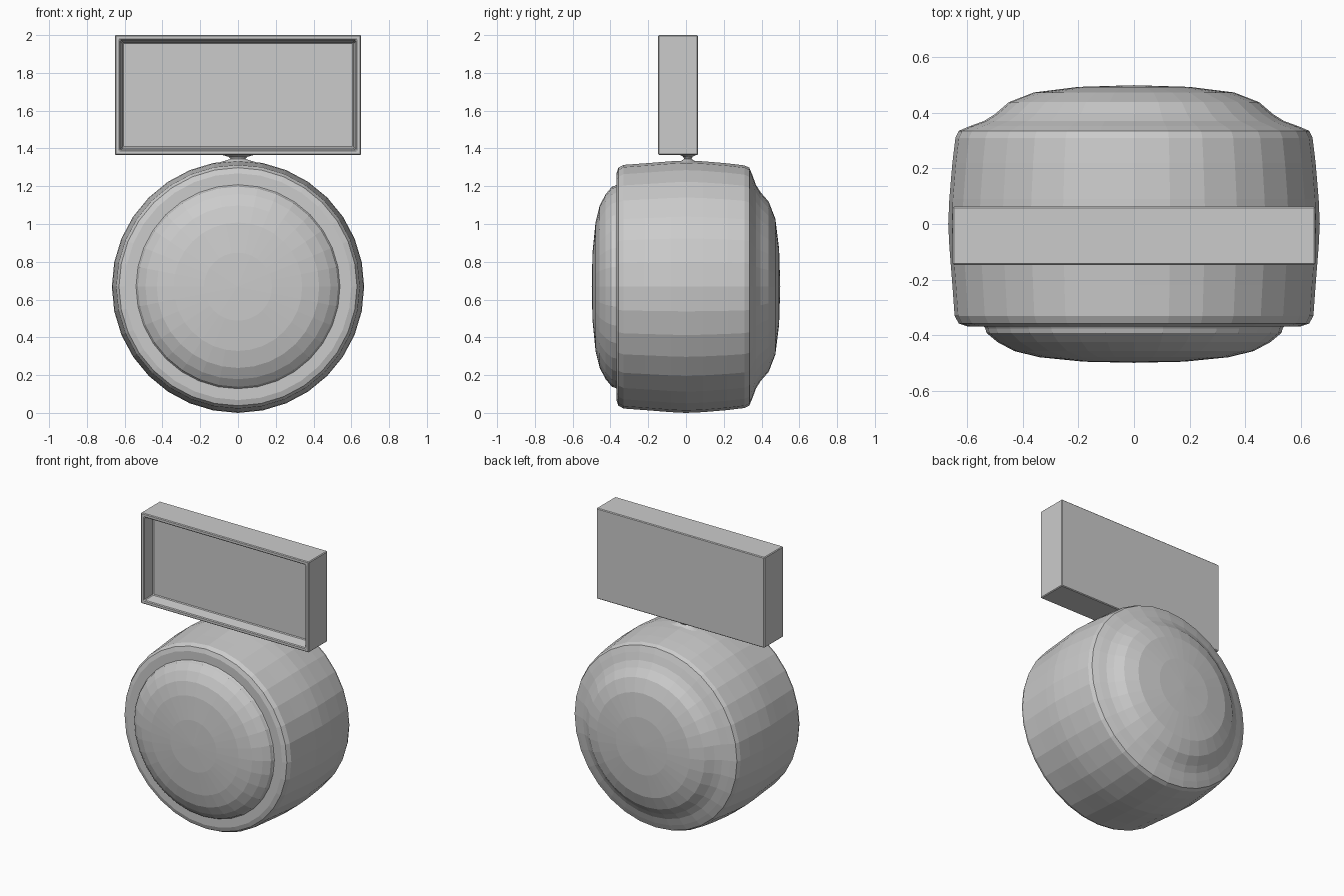
import bpy, bmesh, math
from mathutils import Vector

if "Cube" in bpy.data.objects:
    bpy.data.objects.remove(bpy.data.objects["Cube"])

grey = bpy.data.materials.new("light grey")
grey.diffuse_color = (0.6, 0.6, 0.6, 1)
grey.use_nodes = True
grey.node_tree.nodes["Principled BSDF"].inputs["Base Color"].default_value = grey.diffuse_color


def finish(name, bm):
    bmesh.ops.recalc_face_normals(bm, faces=bm.faces[:])
    mesh = bpy.data.meshes.new(name)
    bm.to_mesh(mesh)
    bm.free()
    mesh.materials.append(grey)
    obj = bpy.data.objects.new(name, mesh)
    bpy.context.collection.objects.link(obj)
    return obj


def lathe(name, profile, sides, place):
    """Spin (radius, height) points; place(a, b, h) maps them to world space."""
    bm = bmesh.new()
    rings = []
    for r, h in profile:
        if r == 0:
            rings.append([bm.verts.new(place(0, 0, h))] * sides)
        else:
            rings.append([bm.verts.new(place(r * math.cos(2 * math.pi * i / sides),
                                             r * math.sin(2 * math.pi * i / sides), h))
                          for i in range(sides)])
    for low, high in zip(rings, rings[1:]):
        for i in range(sides):
            j = (i + 1) % sides
            corners = list(dict.fromkeys((low[i], low[j], high[j], high[i])))
            bm.faces.new(corners)
    return finish(name, bm)


# Drum body: front dome, groove, rounded barrel, blended back dome
drum_profile = [
    (0, -0.499), (0.18, -0.495), (0.34, -0.479), (0.43, -0.457), (0.49, -0.425),
    (0.53, -0.392), (0.535, -0.375), (0.54, -0.368), (0.60, -0.368), (0.63, -0.358),
    (0.645, -0.33), (0.653, -0.22), (0.664, -0.08), (0.668, 0.0), (0.664, 0.09),
    (0.653, 0.22), (0.642, 0.31), (0.63, 0.335), (0.59, 0.352), (0.54, 0.37),
    (0.50, 0.395), (0.45, 0.438), (0.36, 0.473), (0.20, 0.493), (0, 0.499)]
lathe("drum_body", drum_profile, 32, lambda a, b, h: (a, h, b + 0.668))

# Pinched neck between drum and sign
neck_profile = [(0.13, 1.318), (0.07, 1.334), (0.04, 1.345), (0.05, 1.356), (0.10, 1.37)]
lathe("neck", neck_profile, 16, lambda a, b, h: (a, b * 0.5 + 0.01, h))

# Sign box with a recessed front panel
bm = bmesh.new()
bmesh.ops.create_cube(bm, size=1)
for v in bm.verts:
    v.co = Vector((v.co.x * 1.304, v.co.y * 0.21 - 0.042, v.co.z * 0.635 + 1.6825))
front = min(bm.faces, key=lambda f: f.calc_center_median().y)
bmesh.ops.inset_region(bm, faces=[front], thickness=0.037)
# push the panel back with slightly tapering walls
panel = bmesh.ops.extrude_discrete_faces(bm, faces=[front])["faces"][0]
for v in panel.verts:
    v.co.y += 0.08
    v.co.x *= 0.977
    v.co.z = 1.6825 + (v.co.z - 1.6825) * 0.955
sign = finish("sign_box", bm)
bevel = sign.modifiers.new("soft_edges", "BEVEL")
bevel.width = 0.005
bevel.segments = 1
